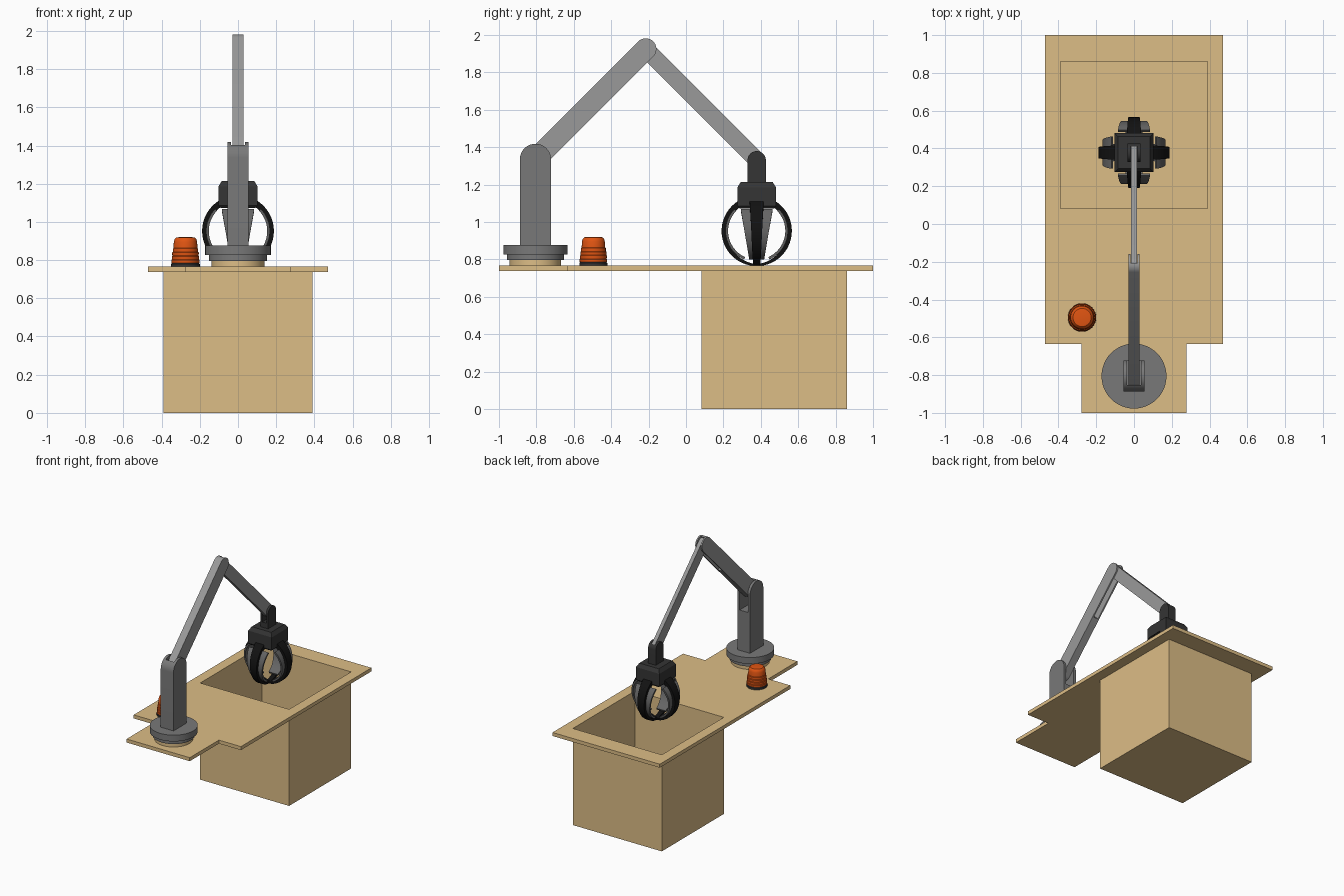
import bpy, bmesh
from math import sin, cos, pi, radians

if "Cube" in bpy.data.objects:
    bpy.data.objects.remove(bpy.data.objects["Cube"])


def material(name, rgb):
    m = bpy.data.materials.new(name)
    m.diffuse_color = (*rgb, 1)
    m.use_nodes = True
    m.node_tree.nodes["Principled BSDF"].inputs["Base Color"].default_value = m.diffuse_color
    return m


WOOD = material("wood", (0.72, 0.51, 0.24))
STEEL = material("steel", (0.19, 0.19, 0.19))
LIGHT = material("light_steel", (0.32, 0.32, 0.32))
DARK = material("dark", (0.035, 0.035, 0.035))
BLACK = material("black", (0.006, 0.006, 0.006))
PAD = material("pad_grey", (0.13, 0.13, 0.13))
ORANGE = material("orange", (0.75, 0.09, 0.006))


def make(name, verts, faces, mat, loc=(0, 0, 0), rot=(0, 0, 0), smooth=False):
    me = bpy.data.meshes.new(name)
    me.from_pydata(verts, [], faces)
    bm = bmesh.new()
    bm.from_mesh(me)
    bmesh.ops.recalc_face_normals(bm, faces=bm.faces)
    bm.to_mesh(me)
    bm.free()
    ob = bpy.data.objects.new(name, me)
    bpy.context.collection.objects.link(ob)
    ob.location, ob.rotation_euler = loc, rot
    if mat:
        me.materials.append(mat)
    if smooth:
        activate(ob)
        bpy.ops.object.shade_smooth_by_angle(angle=radians(35))
    return ob


def activate(ob):
    bpy.ops.object.select_all(action='DESELECT')
    ob.select_set(True)
    bpy.context.view_layer.objects.active = ob


def loft(rings):
    """Vertices and faces of a capped skin over equal-length rings."""
    n, verts = len(rings[0]), [p for r in rings for p in r]
    faces = [(i * n + j, i * n + (j + 1) % n, (i + 1) * n + (j + 1) % n, (i + 1) * n + j)
             for i in range(len(rings) - 1) for j in range(n)]
    return verts, faces + [tuple(range(n)), tuple(range(len(verts) - n, len(verts)))]


def lathe(name, profile, loc, mat, n=48):
    rings = [[(r * cos(2 * pi * k / n), r * sin(2 * pi * k / n), z) for k in range(n)]
             for r, z in profile]
    return make(name, *loft(rings), mat, loc, smooth=True)


def box_rings(x0, x1, y0, y1, z0, z1):
    return [[(x0, y0, z), (x1, y0, z), (x1, y1, z), (x0, y1, z)] for z in (z0, z1)]


def cut(ob, rings):
    cutter = make("cutter", *loft(rings), None, ob.location, ob.rotation_euler)
    cutter.hide_render = True
    bpy.context.view_layer.update()
    mod = ob.modifiers.new("cut", 'BOOLEAN')
    mod.operation, mod.solver, mod.object = 'DIFFERENCE', 'EXACT', cutter
    activate(ob)
    bpy.ops.object.modifier_apply(modifier=mod.name)
    bpy.data.objects.remove(cutter)


def link(name, length, r, hx, loc, tilt, mat, slot=None, round_base=True):
    """Bar along local z with round ends; slot = (half width, wall, depth, side)."""
    n = 20
    out = [(r * cos(pi * k / n), length + r * sin(pi * k / n)) for k in range(n + 1)]
    if round_base:
        out += [(-r * cos(pi * k / n), -r * sin(pi * k / n)) for k in range(n + 1)]
    else:
        out += [(-r, 0), (r, 0)]
        
    rings = [[(x, y, z) for y, z in out] for x in (-hx, hx)]
    ob = make(name, *loft(rings), mat, loc, (radians(tilt), 0, 0))
    if slot:
        hw, wall, depth, side = slot
        ya, yb = sorted((side * (wall - r), side * 2 * r))
        cut(ob, box_rings(-hw, hw, ya, yb, length - depth, length + 2 * r))
    activate(ob)
    bpy.ops.object.shade_smooth_by_angle(angle=radians(35))
    return ob


# Table top with narrower tail and a square opening
outline = [(-.47, 1), (-.47, -.635), (-.277, -.635), (-.277, -1),
           (.277, -1), (.277, -.635), (.47, -.635), (.47, 1)]
table = make("table_top", *loft([[(x, y, z) for x, y in outline] for z in (.738, .766)]), WOOD)
cut(table, box_rings(-.39, .39, .083, .86, .6, .9))

# Open-topped bin below the opening
verts, faces = loft(box_rings(-.39, .39, .083, .86, 0, .74))
make("bin", verts, faces[:-1], WOOD)

# Turntable under the arm
AY = -.805
lathe("turntable_foot", [(.138, .764), (.138, .797)], (0, AY, 0), WOOD)
lathe("turntable", [(.152, .796), (.152, .826), (.172, .826), (.172, .876)], (0, AY, 0), STEEL)

# Arm: forked post, forked lower arm, thin upper arm, forked wrist
link("arm_post", .465, .083, .056, (0, AY, .87), 0, STEEL, (.036, .036, .14, 1), False)
link("lower_arm", .834, .057, .03, (0, AY, 1.335), -45, LIGHT, (.019, .024, .36, 1))
link("upper_arm", .834, .045, .015, (0, -.215, 1.925), -135, LIGHT)
GY = .378
link("wrist", .125, .049, .034, (0, GY, 1.205), 0, DARK, (.018, .016, .075, -1), False)

# Gripper head with chamfered top
head = [[(x * s, y * s, z) for x, y in ((-1, -1), (1, -1), (1, 1), (-1, 1))]
        for s, z in ((.09, 1.072), (.103, 1.085), (.103, 1.185), (.085, 1.214))]
make("gripper_head", *loft(head), DARK, (0, GY, 0))

# Claws: curved black fin with a tapered pad inside, four times around
CZ = .952


def arc_bar(name, a0, a1, outer, inner, width, mat, turn, n=20):
    rings = []
    for i in range(n + 1):
        t = i / n
        a = radians(a0 + (a1 - a0) * t)
        w = width(t, a)
        rings.append([(r * cos(a), y, r * sin(a)) for r, y in
                      ((outer, -w), (outer, w), (inner(t), w), (inner(t), -w))])
    make(name, *loft(rings), mat, (0, GY, CZ), (0, 0, turn), smooth=True)


for k in range(4):
    arc_bar(f"claw_fin_{k}", 60, -88, .188, lambda t: .155 + .022 * t ** 2,
            lambda t, a: .038 - .022 * t, BLACK, k * pi / 2)
    arc_bar(f"claw_pad_{k}", 44, -66, .167, lambda t: .153,
            lambda t, a: .04 + .045 * (sin(a) + .914) / 1.609, PAD, k * pi / 2)

# Warning beacon
BX, BY = -.275, -.495
lathe("beacon_base", [(.075, .764), (.075, .78), (.07, .786)], (BX, BY, 0), DARK)
lathe("beacon_lamp", [(.073, .785), (.074, .8), (.071, .803), (.072, .82), (.069, .823),
                      (.07, .84), (.066, .843), (.066, .86), (.063, .863), (.061, .895),
                      (.057, .909), (.048, .918), (.035, .92)], (BX, BY, 0), ORANGE)
